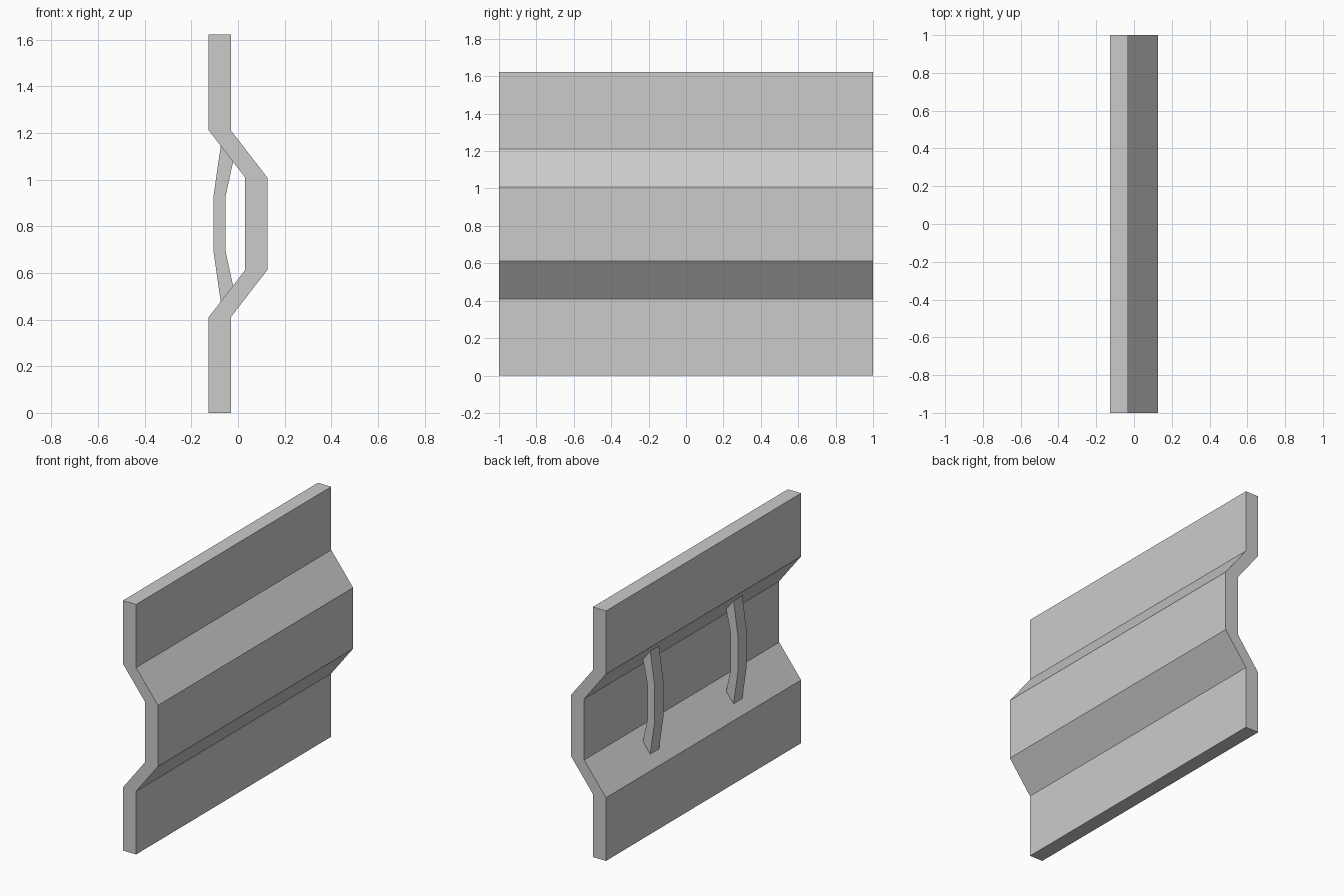
import bpy, bmesh

if "Cube" in bpy.data.objects:
    bpy.data.objects.remove(bpy.data.objects["Cube"])

MID_Z = 0.811  # the section is symmetric about this height


def mirror_z(points):
    """Continue a lower half outline with its mirror image above MID_Z."""
    return points + [(x, 2 * MID_Z - z) for x, z in reversed(points)]


def extrude_section(name, left, right, y0, y1):
    """Closed prism along y between a left and a right edge line in xz."""
    bm = bmesh.new()
    rings = []
    for y in (y0, y1):
        rings.append([[bm.verts.new((x, y, z)) for x, z in line] for line in (left, right)])
    (la, ra), (lb, rb) = rings
    for l, r in rings:
        bm.faces.new(l + r[::-1])
    loop_a, loop_b = la + ra[::-1], lb + rb[::-1]
    n = len(loop_a)
    for i in range(n):
        j = (i + 1) % n
        bm.faces.new((loop_a[i], loop_a[j], loop_b[j], loop_b[i]))
    bmesh.ops.recalc_face_normals(bm, faces=bm.faces)
    mesh = bpy.data.meshes.new(name)
    bm.to_mesh(mesh)
    bm.free()
    obj = bpy.data.objects.new(name, mesh)
    bpy.context.collection.objects.link(obj)
    return obj


# Bent shield panel
back = mirror_z([(-0.126, 0.0), (-0.126, 0.41), (0.031, 0.613)])
front = [(x + 0.095, z) for x, z in back]
extrude_section("panel", back, front, -1.0, 1.0)

# Two grip handles bridging the hollow on the back
outer = mirror_z([(-0.074, 0.477), (-0.105, 0.692)])
inner = mirror_z([(-0.021, 0.545), (-0.053, 0.692)])
for side, y in (("left", -0.427), ("right", 0.427)):
    extrude_section("handle_" + side, outer, inner, y - 0.045, y + 0.045)
